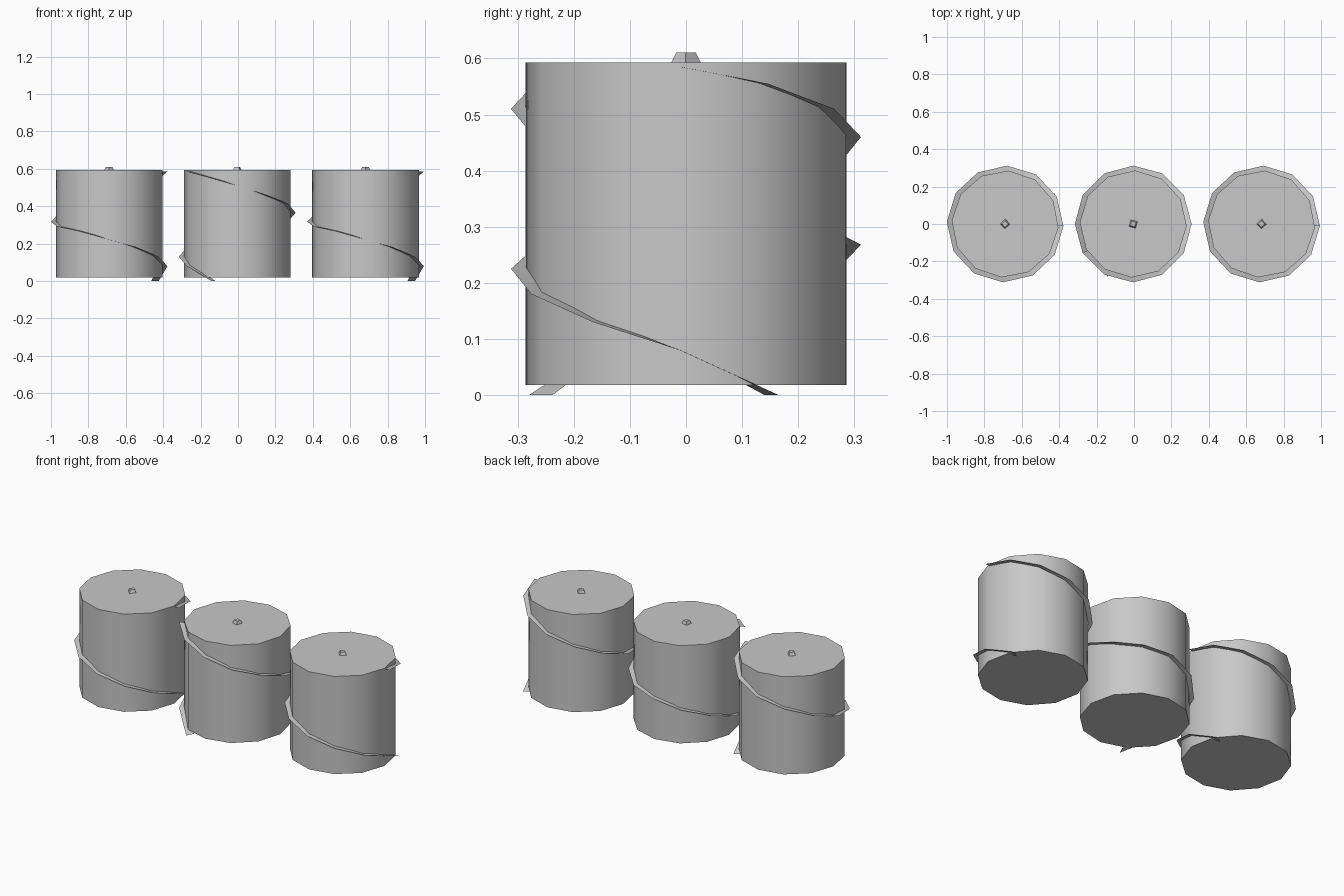
import bpy, bmesh
from math import radians, cos, sin
from mathutils import Matrix

cube = bpy.data.objects.get("Cube")
if cube:
    bpy.data.objects.remove(cube, do_unlink=True)

grey = bpy.data.materials.new("plain_grey")
grey.use_nodes = True
grey.diffuse_color = (0.58, 0.58, 0.58, 1)
grey.node_tree.nodes["Principled BSDF"].inputs["Base Color"].default_value = grey.diffuse_color

RADIUS, BOTTOM, TOP = 0.286, 0.018, 0.593
RIB_INNER, RIB_OUTER = 0.265, 0.312
PHASE, STEP = -2, 30
# Height of the rib at each step around the drum, from top to bottom
RIB_HEIGHTS = [0.585, 0.555, 0.51, 0.46, 0.415, 0.365, 0.317,
               0.29, 0.268, 0.225, 0.18, 0.13, 0.08, 0.0]


def finish(bm, name, x, turn):
    mesh = bpy.data.meshes.new(name)
    bm.to_mesh(mesh)
    bm.free()
    mesh.materials.append(grey)
    ob = bpy.data.objects.new(name, mesh)
    ob.location.x = x
    ob.rotation_euler.z = radians(turn)
    bpy.context.collection.objects.link(ob)
    bpy.ops.object.select_all(action='DESELECT')
    ob.select_set(True)
    bpy.context.view_layer.objects.active = ob
    bpy.ops.object.shade_smooth_by_angle(angle=radians(40))
    return ob


def frustum(name, sides, r1, r2, z1, z2, phase, x, turn):
    bm = bmesh.new()
    place = Matrix.Translation((0, 0, (z1 + z2) / 2)) @ Matrix.Rotation(radians(phase), 4, 'Z')
    bmesh.ops.create_cone(bm, cap_ends=True, segments=sides, radius1=r1, radius2=r2,
                          depth=z2 - z1, matrix=place)
    return finish(bm, name, x, turn)


def spiral_rib(name, x, turn):
    bm = bmesh.new()
    last = None
    for i, z in enumerate(RIB_HEIGHTS):
        a = radians(PHASE + STEP * i)
        if i == len(RIB_HEIGHTS) - 1:
            a += radians(4)
        pair = [bm.verts.new((r * cos(a), r * sin(a), z)) for r in (RIB_INNER, RIB_OUTER)]
        if last:
            bm.faces.new((last[0], last[1], pair[1], pair[0]))
        last = pair
    return finish(bm, name, x, turn)


# Three drums in a row, the middle one turned round
for side, x, turn in (("right", -0.689, 0), ("middle", -0.004, 212), ("left", 0.682, 0)):
    frustum(side + "_drum", 12, RADIUS, RADIUS, BOTTOM, TOP, -4, x, turn)
    frustum(side + "_peg", 4, 0.027, 0.017, TOP - 0.002, 0.611, PHASE, x, turn)
    spiral_rib(side + "_spiral_rib", x, turn)
